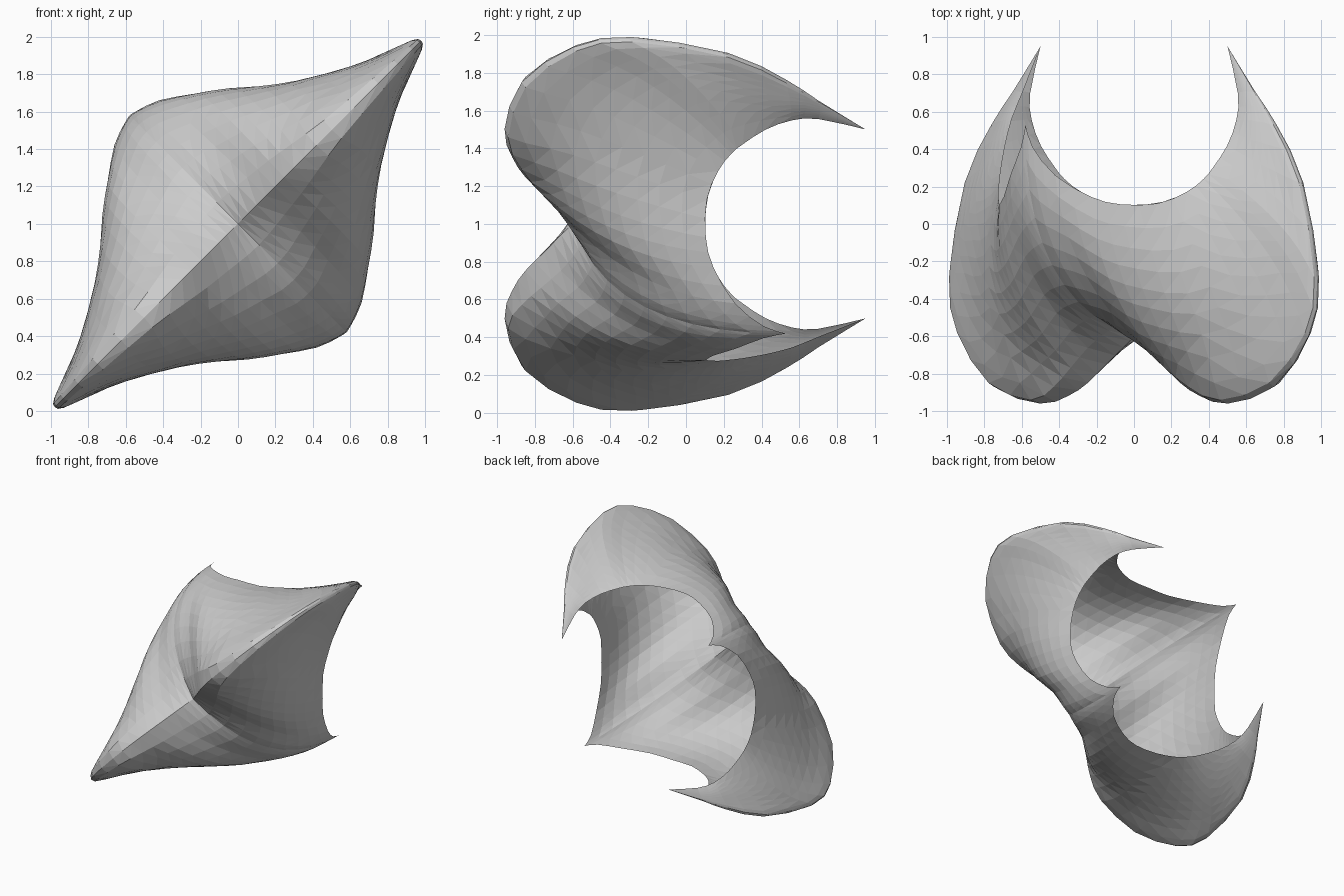
import bpy, bmesh
from math import sqrt, exp

if "Cube" in bpy.data.objects:
    bpy.data.objects.remove(bpy.data.objects["Cube"])

# Key cross-sections from the centre dip to one tip. Each has a spine point,
# a halfway point and a rim point as (along diagonal, across diagonal, depth y).
keys = [
    ((0.00, 0, -0.60), (0.00, 0.62, -0.22), (0.00, 0.82, 0.53)),
    ((0.08, 0, -0.66), (0.08, 0.61, -0.24), (0.045, 0.81, 0.41)),
    ((0.21, 0, -0.75), (0.20, 0.56, -0.28), (0.17, 0.765, 0.26)),
    ((0.35, 0, -0.85), (0.36, 0.49, -0.39), (0.33, 0.655, 0.145)),
    ((0.50, 0, -0.92), (0.52, 0.40, -0.45), (0.46, 0.56, 0.105)),
    ((0.71, 0, -0.96), (0.74, 0.28, -0.48), (0.60, 0.42, 0.11)),
    ((1.06, 0, -0.87), (0.98, 0.18, -0.38), (0.71, 0.315, 0.17)),
    ((1.32, 0, -0.60), (1.14, 0.115, -0.17), (0.77, 0.245, 0.24)),
    ((1.385, 0, -0.30), (1.19, 0.095, 0.00), (0.80, 0.205, 0.30)),
    ((1.27, 0, 0.22), (1.09, 0.075, 0.30), (0.84, 0.135, 0.42)),
    ((1.07, 0, 0.53), (0.97, 0.05, 0.55), (0.85, 0.075, 0.56)),
    ((0.92, 0, 0.70), (0.87, 0.02, 0.71), (0.815, 0.03, 0.70)),
    ((0.707, 0, 0.95), (0.707, 0, 0.95), (0.707, 0, 0.95)),
]


def spline(a, b, c, d, t):
    return b + 0.5 * t * (c - a + t * (2*a - 5*b + 4*c - d + t * (3*(b - c) + d - a)))


def section(i, t):
    """Smoothly blend neighbouring key sections."""
    n = len(keys) - 1
    ks = [keys[min(max(i + j, 0), n)] for j in (-1, 0, 1, 2)]
    return [[spline(*(k[p][c] for k in ks), t) for c in range(3)] for p in range(3)]


def parabola(a, m, b, w):
    return a*(1-w)*(1-2*w) + m*4*w*(1-w) + b*w*(2*w-1)


def across(sec, v, side):
    """Point on a section (v from rim to rim), flattened along the outer ridge."""
    a, m, b = sec
    w = abs(v)
    flat = 0.01 + 0.19 * min(1, a[0] / 0.7) ** 2
    blunt = w * (1 - exp(-(w / flat) ** 2))
    d1 = parabola(a[0], m[0], b[0], blunt) * side
    d2 = parabola(a[1], m[1], b[1], w) * (1 if v >= 0 else -1)
    y = parabola(a[2], m[2], b[2], blunt)
    return ((d1 + d2) / sqrt(2), y, 1 + (d1 - d2) / sqrt(2))


# Folded four-cornered sheet, mirrored about the centre dip
STEPS, SIDE = 2, 10
half = [section(i, s / STEPS) for i in range(len(keys) - 1) for s in range(STEPS)]
half.append(keys[-1])
strips = [(s, -1) for s in reversed(half[1:])] + [(s, 1) for s in half]
bm = bmesh.new()
rows = [[bm.verts.new(across(s, j / SIDE, side)) for j in range(-SIDE, SIDE + 1)]
        for s, side in strips]
for r0, r1 in zip(rows, rows[1:]):
    for j in range(2 * SIDE):
        bm.faces.new((r0[j], r0[j + 1], r1[j + 1], r1[j]))
bmesh.ops.remove_doubles(bm, verts=bm.verts, dist=0.0005)
bmesh.ops.triangulate(bm, faces=bm.faces)
bmesh.ops.recalc_face_normals(bm, faces=bm.faces)
# Outside faces the front
front = min(bm.faces, key=lambda f: f.calc_center_median().y)
if front.normal.y > 0:
    bmesh.ops.reverse_faces(bm, faces=bm.faces)
mesh = bpy.data.meshes.new("folded_sheet")
bm.to_mesh(mesh)
bm.free()
sheet = bpy.data.objects.new("folded_sheet", mesh)
bpy.context.collection.objects.link(sheet)
